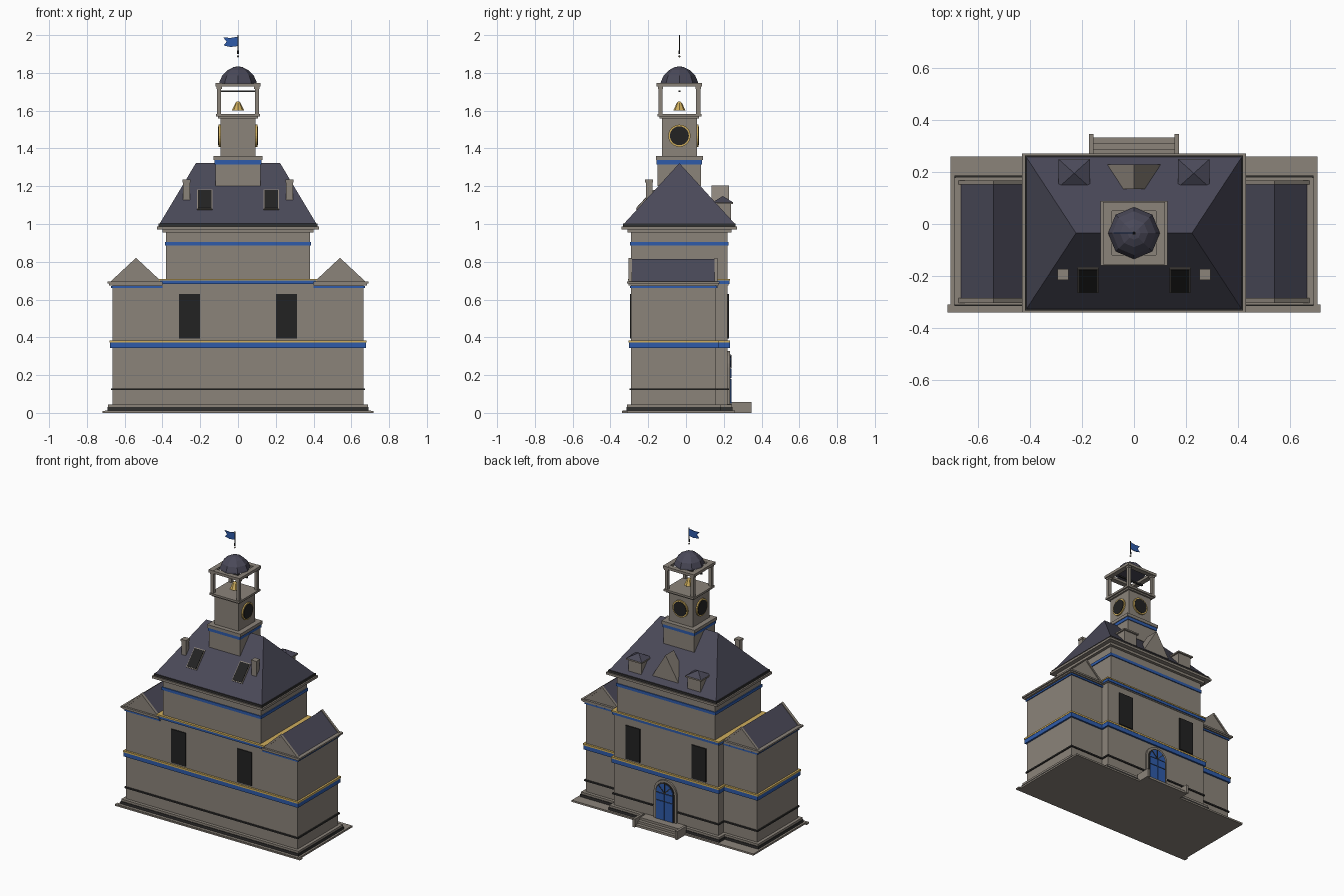
import bpy, bmesh, math
from mathutils import Vector

cube = bpy.data.objects.get("Cube")
if cube:
    bpy.data.objects.remove(cube, do_unlink=True)


def material(name, r, g, b):
    m = bpy.data.materials.new(name)
    m.use_nodes = True
    m.diffuse_color = (r, g, b, 1)
    m.node_tree.nodes["Principled BSDF"].inputs["Base Color"].default_value = (r, g, b, 1)
    return m


STONE = material("warm_grey_stone", 0.26, 0.23, 0.195)
SLATE = material("blue_grey_slate", 0.068, 0.066, 0.098)
BLUE = material("royal_blue", 0.028, 0.105, 0.40)
GOLD = material("pale_gold", 0.62, 0.42, 0.11)
GLASS = material("dark_glass", 0.016, 0.016, 0.016)
TRIM = material("black_trim", 0.03, 0.029, 0.028)
CY = -0.035  # depth of the roof ridge and tower axis


def finish(name, bm, *mats):
    bmesh.ops.recalc_face_normals(bm, faces=bm.faces)
    me = bpy.data.meshes.new(name)
    bm.to_mesh(me)
    bm.free()
    ob = bpy.data.objects.new(name, me)
    bpy.context.collection.objects.link(ob)
    for m in mats:
        me.materials.append(m)
    return ob


def box(name, x0, x1, y0, y1, z0, z1, mat):
    bm = bmesh.new()
    bmesh.ops.create_cube(bm, size=1)
    for v in bm.verts:
        v.co = Vector((x1 if v.co.x > 0 else x0, y1 if v.co.y > 0 else y0, z1 if v.co.z > 0 else z0))
    return finish(name, bm, mat)


def block(name, half_x, half_y, z0, z1, mat, cy=CY):
    return box(name, -half_x, half_x, cy - half_y, cy + half_y, z0, z1, mat)


def prism(name, pts, y0, y1, *mats):
    """Extrude an outline in x, z along y."""
    bm = bmesh.new()
    face = bm.faces.new([bm.verts.new((x, y0, z)) for x, z in pts])
    new = bmesh.ops.extrude_face_region(bm, geom=[face])["geom"]
    bmesh.ops.translate(bm, vec=(0, y1 - y0, 0), verts=[g for g in new if isinstance(g, bmesh.types.BMVert)])
    return finish(name, bm, *mats)


def lathe(name, profile, sides, mat, x=0, y=CY):
    """Faceted body of revolution from r, z rings; zero radius closes to a point."""
    bm = bmesh.new()
    rings = []
    for r, z in profile:
        n = sides if r else 1
        rings.append([bm.verts.new((x + r * math.cos(math.tau * i / sides), y + r * math.sin(math.tau * i / sides), z))
                      for i in range(n)])
    for a, b in zip(rings, rings[1:]):
        for i in range(sides):
            quad = [a[i % len(a)], a[(i + 1) % len(a)], b[(i + 1) % len(b)], b[i % len(b)]]
            bm.faces.new(list(dict.fromkeys(quad)))
    for ring in (rings[0], rings[-1]):
        if len(ring) > 1:
            bm.faces.new(ring)
    return finish(name, bm, mat)


def hip_roof(name, x0, x1, y0, y1, z0, z1, ridge, mat):
    """Hipped roof with a ridge of the given half length (zero makes a pyramid)."""
    bm = bmesh.new()
    a, b, c, d = [bm.verts.new(p) for p in ((x0, y0, z0), (x1, y0, z0), (x1, y1, z0), (x0, y1, z0))]
    cx, cy = (x0 + x1) / 2, (y0 + y1) / 2
    left = bm.verts.new((cx - ridge, cy, z1))
    right = bm.verts.new((cx + ridge, cy, z1)) if ridge else left
    for f in ((a, b, right, left), (c, d, left, right), (b, c, right), (d, a, left), (d, c, b, a)):
        bm.faces.new(list(dict.fromkeys(f)))
    return finish(name, bm, mat)


def disc(name, radius, depth, loc, normal, mat, sides=24):
    bm = bmesh.new()
    bmesh.ops.create_cone(bm, cap_ends=True, segments=sides, radius1=radius, radius2=radius, depth=depth)
    ob = finish(name, bm, mat)
    ob.location = loc
    ob.rotation_euler = Vector(normal).to_track_quat("Z", "Y").to_euler()
    return ob


def storey(name, o, z0, z1, mat):
    """Wide body plus the rear centre projection, grown outward by o."""
    box(name + "_wings", -0.665 - o, 0.665 + o, -0.29 - o, 0.16 + o, z0, z1, mat)
    box(name + "_centre", -0.405 - o, 0.405 + o, -0.288 - o, 0.22 + o, z0, z1, mat)


# Plinth and lower walls with their string courses
box("ground_slab", -0.705, 0.705, -0.335, 0.26, 0, 0.012, STONE)
box("front_kerb", -0.718, 0.718, -0.34, -0.31, 0, 0.01, STONE)
storey("plinth_shadow_band", 0.026, 0.012, 0.03, TRIM)
storey("plinth_course", 0.022, 0.03, 0.045, STONE)
storey("lower_wall", 0, 0.045, 0.675, STONE)
storey("black_string", 0.008, 0.12, 0.13, TRIM)
storey("blue_string", 0.012, 0.343, 0.372, BLUE)
storey("gold_string", 0.014, 0.372, 0.384, GOLD)

# Top of the centre block, with blue and gold courses
box("centre_frieze", -0.41, 0.41, -0.296, 0.224, 0.675, 0.685, STONE)
box("centre_blue_course", -0.414, 0.414, -0.304, 0.23, 0.682, 0.70, BLUE)
box("centre_gold_course", -0.418, 0.418, -0.307, 0.233, 0.70, 0.709, GOLD)

# Wing cornices and gabled roofs
for side, s in (("left", 1), ("right", -1)):
    def wing_box(part, xi, xo, y0, y1, z0, z1, mat):
        box(f"{side}_{part}", min(s * xi, s * xo), max(s * xi, s * xo), y0, y1, z0, z1, mat)
    wing_box("wing_blue_course", 0.40, 0.672, -0.297, 0.167, 0.661, 0.672, BLUE)
    wing_box("wing_cornice", 0.40, 0.682, -0.305, 0.172, 0.675, 0.684, STONE)
    wing_box("wing_cornice_cap", 0.40, 0.692, -0.312, 0.178, 0.684, 0.695, STONE)
    roof = prism(f"{side}_wing_roof", [(s * 0.41, 0.693), (s * 0.54, 0.815), (s * 0.668, 0.693)], -0.298, 0.162, STONE, SLATE)
    for f in roof.data.polygons:
        f.material_index = 1 if f.normal.z > 0.1 else 0
    for end, y0, y1 in (("front", -0.304, -0.285), ("rear", 0.152, 0.168)):
        prism(f"{side}_{end}_gable_rake", [(s * 0.405, 0.695), (s * 0.54, 0.821), (s * 0.675, 0.695), (s * 0.655, 0.695),
              (s * 0.54, 0.805), (s * 0.425, 0.695)], y0, y1, STONE)
    # Tall windows, front and rear
    for end, y0, y1 in (("front", -0.296, -0.289), ("rear", 0.219, 0.227)):
        wing_box(end + "_window", 0.2, 0.312, y0, y1, 0.395, 0.63, GLASS)

# Upper storey and eaves
block("upper_wall", 0.38, 0.255, 0.70, 0.965, STONE)
block("upper_blue_band", 0.386, 0.261, 0.885, 0.905, BLUE)
block("eaves_bed", 0.40, 0.275, 0.955, 0.972, STONE)
block("eaves_cornice", 0.43, 0.306, 0.972, 0.988, STONE)
block("eaves_gutter", 0.42, 0.298, 0.988, 1.003, TRIM)
hip_roof("main_roof", -0.414, 0.414, CY - 0.292, CY + 0.292, 1.003, 1.322, 0.223, SLATE)

# Chimneys, skylights and rear dormers on the roof
pitch = math.atan2(0.319, 0.292)
for side, s in (("left", 1), ("right", -1)):
    x = s * 0.273
    box(f"{side}_chimney", x - 0.018, x + 0.018, -0.213, -0.177, 1.1, 1.23, STONE)
    box(f"{side}_chimney_cap", x - 0.021, x + 0.021, -0.216, -0.174, 1.22, 1.235, STONE)
    for part, hx, hy, h, mat in (("frame", 0.041, 0.07, 0.006, STONE), ("pane", 0.036, 0.064, 0.009, GLASS)):
        pane = box(f"{side}_skylight_{part}", -hx, hx, -hy, hy, -0.01, h, mat)
        pane.location = (s * 0.177, -0.214, 1.126)
        pane.rotation_euler.x = pitch
    x = s * 0.23
    box(f"{side}_dormer", x - 0.05, x + 0.05, 0.13, 0.238, 1.02, 1.11, STONE)
    box(f"{side}_dormer_eave", x - 0.061, x + 0.061, 0.14, 0.25, 1.105, 1.115, STONE)
    hip_roof(f"{side}_dormer_roof", x - 0.06, x + 0.06, 0.141, 0.249, 1.115, 1.148, 0, SLATE)
prism("rear_gable", [(-0.102, 1.035), (0, 1.205), (0.102, 1.035)], 0.135, 0.228, STONE)

# Clock tower
block("tower_base", 0.12, 0.115, 1.2, 1.318, STONE)
block("tower_blue_band", 0.124, 0.12, 1.316, 1.338, BLUE)
block("tower_base_cap", 0.129, 0.124, 1.338, 1.36, STONE)
block("tower_shaft", 0.093, 0.093, 1.36, 1.565, STONE)
block("belfry_floor", 0.105, 0.105, 1.558, 1.568, STONE)
block("belfry_floor_cap", 0.116, 0.116, 1.568, 1.582, STONE)
for side, dx, dy in (("left", 1, 0), ("right", -1, 0), ("rear", 0, 1)):
    n = Vector((dx, dy, 0))
    at = Vector((0, CY, 1.467)) + n * 0.093
    disc(f"{side}_clock_rim", 0.059, 0.018, at, n, GOLD)
    disc(f"{side}_clock_dial", 0.05, 0.024, at, n, GLASS)

# Open belfry: posts, top beams, bell
for sx in (-1, 1):
    for sy in (-1, 1):
        px, py = sx * 0.1, CY + sy * 0.1
        box("belfry_post", px - 0.011, px + 0.011, py - 0.011, py + 0.011, 1.582, 1.725, STONE)
        box("belfry_post_head", px - 0.014, px + 0.014, py - 0.014, py + 0.014, 1.715, 1.728, STONE)
    box("belfry_side_beam", min(sx * 0.085, sx * 0.12), max(sx * 0.085, sx * 0.12), CY - 0.12, CY + 0.12, 1.727, 1.746, STONE)
    box("belfry_cross_beam", -0.12, 0.12, CY + sx * 0.1025 - 0.0175, CY + sx * 0.1025 + 0.0175, 1.727, 1.745, STONE)
box("bell_beam", -0.1, 0.1, CY - 0.005, CY + 0.005, 1.698, 1.708, TRIM)
lathe("bell", [(0.033, 1.6), (0.028, 1.61), (0.014, 1.64), (0.006, 1.648), (0, 1.65)], 8, GOLD)
lathe("dome", [(0.1, 1.744), (0.097, 1.755), (0.084, 1.785), (0.054, 1.815), (0.025, 1.83), (0, 1.835)], 8, SLATE)

# Finial, pole and swallowtail flag
lathe("finial_ball", [(0, 1.88), (0.007, 1.887), (0, 1.895)], 8, STONE)
lathe("flag_pole", [(0.005, 1.9), (0.005, 1.915), (0.003, 1.92), (0.003, 2.0)], 6, TRIM)
prism("flag", [(0, 1.992), (-0.04, 1.985), (-0.078, 1.988), (-0.06, 1.965), (-0.076, 1.945), (-0.04, 1.937), (0, 1.942)],
      CY - 0.002, CY + 0.002, BLUE)


# Rear door under a round arch
def arch(name, half, z0, spring, y0, y1, mat):
    curve = [(half * math.cos(math.pi * i / 12), spring + half * math.sin(math.pi * i / 12)) for i in range(13)]
    prism(name, [(half, z0)] + curve + [(-half, z0)], y0, y1, mat)


arch("door_surround", 0.088, 0.012, 0.24, 0.21, 0.232, STONE)
arch("door_frame", 0.072, 0.045, 0.24, 0.21, 0.236, TRIM)
for sx in (-1, 1):
    x = sx * 0.033
    box("door_leaf", x - 0.03, x + 0.03, 0.23, 0.24, 0.05, 0.18, BLUE)
    box("door_light", x - 0.03, x + 0.03, 0.23, 0.24, 0.186, 0.234, BLUE)
fan = [(0.064 * math.cos(math.pi * i / 10), 0.24 + 0.064 * math.sin(math.pi * i / 10)) for i in range(11)]
prism("fanlight", fan, 0.23, 0.239, BLUE)
for i in range(1, 4):
    bar = box("fanlight_bar", 0, 0.066, -0.0025, 0.0015, -0.003, 0.003, TRIM)
    bar.location = (0, 0.24, 0.24)
    bar.rotation_euler.y = -math.pi * i / 4

# Rear steps between low cheek walls
for i, depth in enumerate((0.333, 0.31, 0.287)):
    box("door_step", -0.156, 0.156, 0.2, depth, 0, 0.016 * (i + 1), STONE)
for s in (-1, 1):
    box("step_cheek", s * 0.164 - 0.009, s * 0.164 + 0.009, 0.24, 0.346, 0, 0.058, STONE)
